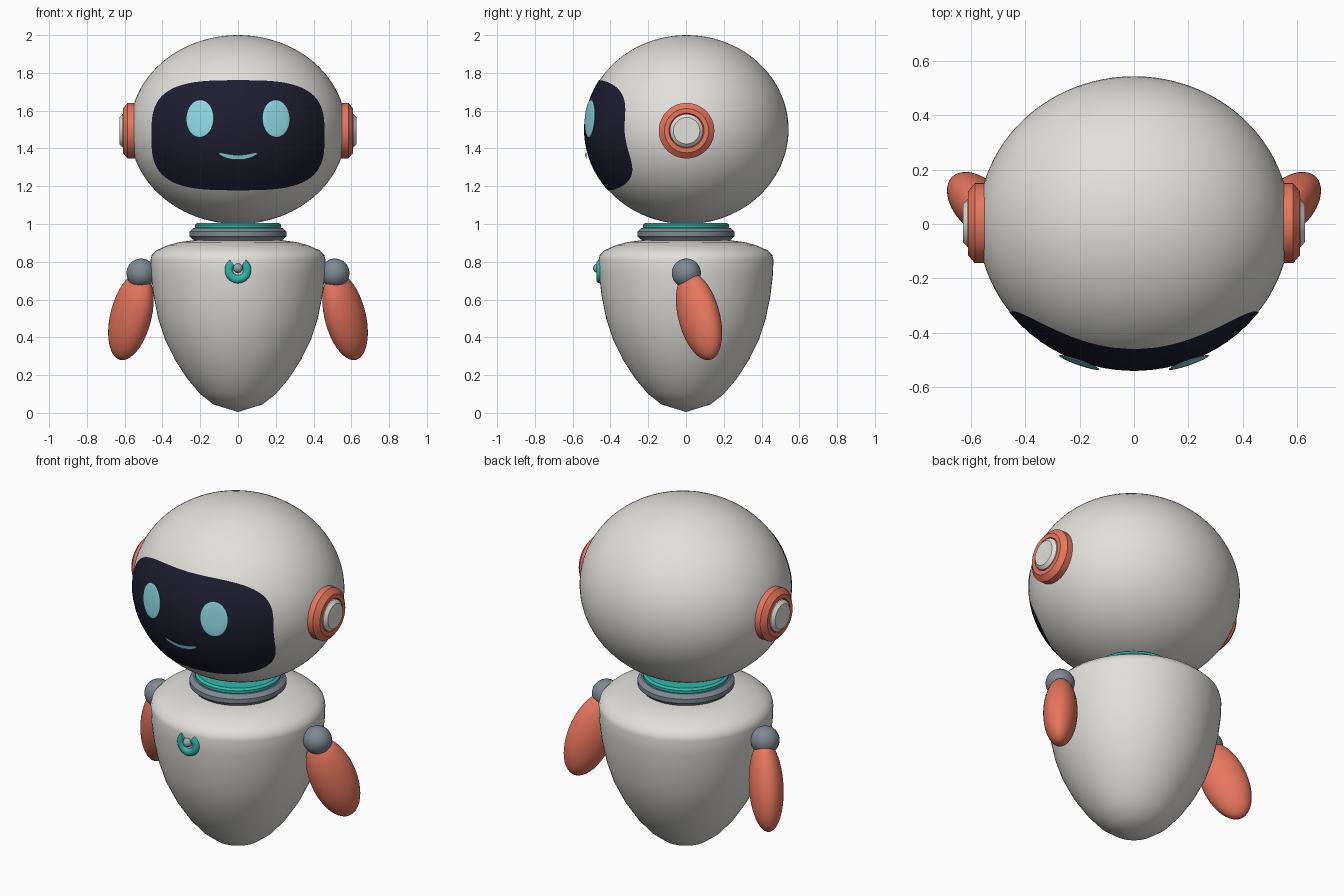
import bpy, bmesh, math
from mathutils import Vector, Matrix

cube = bpy.data.objects.get("Cube")
if cube:
    bpy.data.objects.remove(cube, do_unlink=True)


def material(name, rgb):
    m = bpy.data.materials.new(name)
    m.use_nodes = True
    m.diffuse_color = (*rgb, 1)
    m.node_tree.nodes["Principled BSDF"].inputs["Base Color"].default_value = (*rgb, 1)
    return m


white = material("warm_white", (0.76, 0.75, 0.71))
coral = material("coral", (0.80, 0.18, 0.11))
grey = material("slate_grey", (0.21, 0.25, 0.29))
steel = material("light_steel", (0.30, 0.39, 0.43))
teal = material("teal", (0.03, 0.47, 0.39))
navy = material("dark_navy", (0.012, 0.012, 0.030))
aqua = material("pale_aqua", (0.28, 0.72, 0.80))

HEAD = Vector((0, 0.003, 1.5))
RADII = Vector((0.573, 0.54, 0.5))


def finish(name, bm, mat, angle=30):
    """Turn a bmesh into a smooth-shaded object."""
    mesh = bpy.data.meshes.new(name)
    bm.to_mesh(mesh)
    bm.free()
    mesh.materials.append(mat)
    ob = bpy.data.objects.new(name, mesh)
    bpy.context.collection.objects.link(ob)
    bpy.ops.object.select_all(action='DESELECT')
    ob.select_set(True)
    bpy.context.view_layer.objects.active = ob
    bpy.ops.object.shade_smooth_by_angle(angle=math.radians(angle))
    return ob


def ellipsoid(name, centre, radii, mat, z_axis=(0, 0, 1), u=48, v=24):
    """Ellipsoid along z_axis; its x radius lies in the plane it leans in."""
    bm = bmesh.new()
    axis = Vector(z_axis)
    turn = Vector((0, 0, 1)).rotation_difference(axis).to_matrix().to_4x4()
    lean = Matrix.Rotation(math.atan2(axis.y, axis.x), 4, 'Z')
    place = Matrix.Translation(centre) @ turn @ lean @ Matrix.Diagonal((*radii, 1))
    bmesh.ops.create_uvsphere(bm, u_segments=u, v_segments=v, radius=1, matrix=place)
    return finish(name, bm, mat)


def lathe(name, profile, mat, matrix=Matrix(), angle=30):
    """Revolve (radius, height) points around the local z axis."""
    bm = bmesh.new()
    verts = [bm.verts.new((r, 0, h)) for r, h in profile]
    edges = [bm.edges.new(pair) for pair in zip(verts, verts[1:])]
    bmesh.ops.spin(bm, geom=verts + edges, cent=(0, 0, 0), axis=(0, 0, 1),
                   angle=math.tau, steps=64, use_duplicate=False)
    bmesh.ops.remove_doubles(bm, verts=bm.verts, dist=0.0001)
    bmesh.ops.transform(bm, matrix=matrix, verts=bm.verts)
    bmesh.ops.recalc_face_normals(bm, faces=bm.faces)
    return finish(name, bm, mat, angle)


def on_head(x, z, lift):
    """Point on the front of the head, pushed outward by a factor."""
    a, c = x / RADII.x, (z - HEAD.z) / RADII.z
    y = -RADII.y * math.sqrt(max(0, 1 - a * a - c * c))
    return HEAD + Vector((x, y, z - HEAD.z)) * lift


def patch(name, rows, lift, mat):
    """Sheet over the head from rows of (x, z) points."""
    bm = bmesh.new()
    grid = [[bm.verts.new(on_head(x, z, lift)) for x, z in row] for row in rows]
    for low, high in zip(grid, grid[1:]):
        for i in range(len(low) - 1):
            bm.faces.new((low[i], low[i + 1], high[i + 1], high[i]))
    bmesh.ops.remove_doubles(bm, verts=bm.verts, dist=0.00005)
    bmesh.ops.recalc_face_normals(bm, faces=bm.faces)
    if sum(f.normal.y * f.calc_area() for f in bm.faces) > 0:
        bmesh.ops.reverse_faces(bm, faces=bm.faces)
    return finish(name, bm, mat, 60)


def squircle(t, scale):
    """Rounded outline of the face screen."""
    c, s = math.cos(t), math.sin(t)
    p = 2 / 3.2
    return (0.456 * scale * math.copysign(abs(c) ** p, c),
            1.47 + 0.29 * scale * math.copysign(abs(s) ** p, s))


# Head and face screen
ellipsoid("head", HEAD, RADII, white, u=96, v=48)
patch("face_screen", [[squircle(math.tau * i / 96, k / 12) for i in range(97)]
                      for k in range(13)], 1.005, navy)

# Smile: a band with slightly tapered, raised ends
steps = [i / 12 - 1 for i in range(25)]
patch("mouth", [[(0.098 * s, 1.357 + 0.021 * s * s + side * 0.012 * (1 - 0.6 * s ** 4))
                 for s in steps] for side in (-1, 1)], 1.03, aqua)

# Parts made once for each side
for side, label in ((1, "left"), (-1, "right")):
    # Eye: a thin lens just in front of the screen
    spot = on_head(side * 0.198, 1.557, 1.018)
    normal = Vector([(p - h) / (r * r) for p, h, r in zip(spot, HEAD, RADII)])
    normal.z *= 0.5
    normal.normalize()
    across = Vector((0, 0, 1)).cross(normal).normalized()
    frame = Matrix((across, normal, normal.cross(across))).transposed().to_4x4()
    bm = bmesh.new()
    bmesh.ops.create_uvsphere(bm, u_segments=40, v_segments=20, radius=1,
                              matrix=Matrix.Translation(spot) @ frame
                              @ Matrix.Diagonal((0.078, 0.008, 0.1, 1)))
    bmesh.ops.recalc_face_normals(bm, faces=bm.faces)
    finish(label + "_eye", bm, aqua, 180)

    # Ear: stepped coral cup with a white button
    out = Matrix.Translation((0, 0.003, 1.494)) @ Matrix.Rotation(side * math.pi / 2, 4, 'Y')
    lathe(label + "_ear_cup", [(0, 0.5), (0.147, 0.5), (0.147, 0.585), (0.117, 0.61),
                               (0.093, 0.61), (0.09, 0.6), (0, 0.6)], coral, out, 20)
    lathe(label + "_ear_button", [(0, 0.58), (0.088, 0.58), (0.088, 0.612),
                                  (0.07, 0.628), (0, 0.628)], white, out, 20)

    # Shoulder ball and flattened arm swung outward and back
    ellipsoid(label + "_shoulder", (side * 0.513, 0.002, 0.74), (0.077,) * 3, grey)
    ellipsoid(label + "_arm", (side * 0.567, 0.069, 0.512), (0.124, 0.091, 0.245), coral,
              (side * -0.27, -0.28, 1))

# Egg-shaped body with a soft shoulder rim
lathe("body", [(0, 0.005), (0.13, 0.045), (0.20, 0.1), (0.268, 0.18), (0.333, 0.28),
               (0.387, 0.39), (0.423, 0.5), (0.447, 0.62), (0.46, 0.73), (0.463, 0.81),
               (0.457, 0.835), (0.43, 0.862), (0.37, 0.888), (0.31, 0.904),
               (0.25, 0.912), (0, 0.912)], white, angle=40)

# Neck rings
lathe("neck_collar", [(0, 0.9), (0.23, 0.9), (0.235, 0.915), (0.257, 0.935),
                      (0.257, 0.96), (0.235, 0.98), (0, 0.98)], grey)
lathe("neck_ring", [(0, 0.97), (0.22, 0.97), (0.228, 0.983), (0.228, 0.996),
                    (0.215, 1.006), (0, 1.006)], teal)

# Chest badge: a thick open ring with a small ball
bm = bmesh.new()
centre = Vector((0, -0.457, 0.756))
loops = []
for i in range(33):
    t = math.radians(128 + 284 * i / 32)
    ray = Vector((math.cos(t), 0, math.sin(t)))
    loops.append([bm.verts.new(centre + ray * (0.048 + 0.022 * math.cos(a))
                               + Vector((0, 0.018 * math.sin(a), 0)))
                  for a in (math.tau * k / 12 for k in range(12))])
for a, b in zip(loops, loops[1:]):
    for k in range(12):
        bm.faces.new((a[k], a[k - 1], b[k - 1], b[k]))
bm.faces.new(loops[0])
bm.faces.new(loops[-1])
bmesh.ops.recalc_face_normals(bm, faces=bm.faces)
finish("badge_ring", bm, teal, 50)
ellipsoid("badge_ball", (0, -0.467, 0.766), (0.025,) * 3, steel, u=24, v=12)
